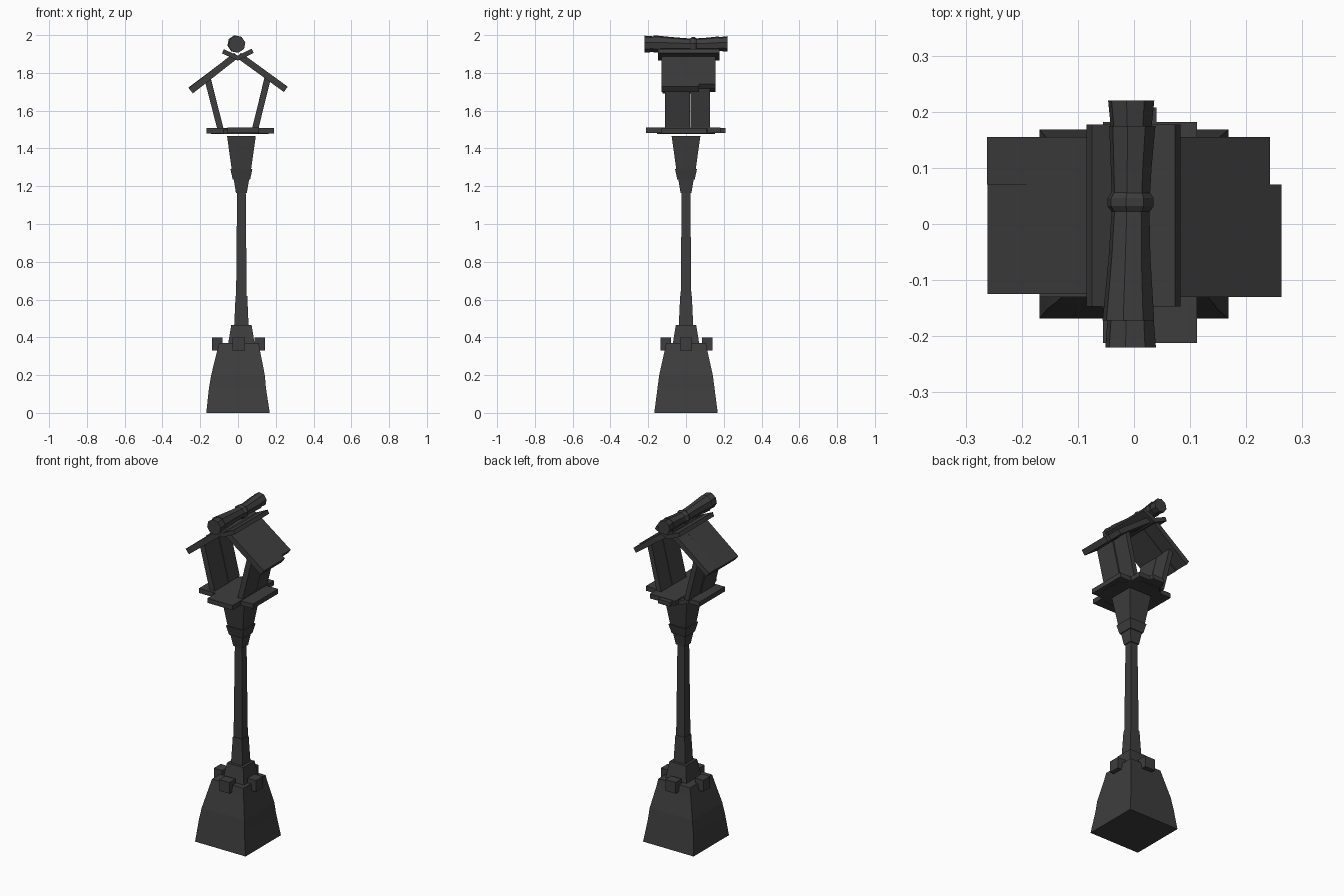
import bpy, bmesh, math
from mathutils import Vector

cube = bpy.data.objects.get("Cube")
if cube:
    bpy.data.objects.remove(cube, do_unlink=True)

iron = bpy.data.materials.new("dark_iron")
iron.use_nodes = True
colour = (0.047, 0.047, 0.047, 1)
iron.diffuse_color = colour
bsdf = next(n for n in iron.node_tree.nodes if n.type == 'BSDF_PRINCIPLED')
bsdf.inputs["Base Color"].default_value = colour
bsdf.inputs["Roughness"].default_value = 0.8


def loft(name, rings):
    """Skin a list of equal-length point rings and cap both ends."""
    bm = bmesh.new()
    loops = [[bm.verts.new(p) for p in ring] for ring in rings]
    n = len(loops[0])
    for a, b in zip(loops, loops[1:]):
        for i in range(n):
            j = (i + 1) % n
            bm.faces.new((a[i], a[j], b[j], b[i]))
    bm.faces.new(loops[0][::-1])
    bm.faces.new(loops[-1])
    bmesh.ops.recalc_face_normals(bm, faces=bm.faces)
    mesh = bpy.data.meshes.new(name)
    bm.to_mesh(mesh)
    bm.free()
    mesh.materials.append(iron)
    obj = bpy.data.objects.new(name, mesh)
    bpy.context.collection.objects.link(obj)
    return obj


def square(z, r, cx=0.0):
    return [(cx + sx * r, sy * r, z) for sx, sy in ((-1, -1), (1, -1), (1, 1), (-1, 1))]


def column(name, cx, *sections):
    """Square column from (height, half width) sections."""
    return loft(name, [square(z, r, cx) for z, r in sections])


def box(name, x0, x1, y0, y1, z0, z1):
    return loft(name, [[(x0, y0, z), (x1, y0, z), (x1, y1, z), (x0, y1, z)] for z in (z0, z1)])


def board(name, p, q, y0, y1, thick):
    """Sloping board whose centre line runs from p to q in the xz plane."""
    p, q = Vector(p), Vector(q)
    d = (q - p).normalized()
    n = Vector((-d.y, d.x)) * thick / 2
    outline = (p - n, q - n, q + n, p + n)
    return loft(name, [[(v.x, y, v.y) for v in outline] for y in (y0, y1)])


# Stone-like foot and its four clamp blocks
loft("base", [square(0, .168), square(.13, .151, -.003), square(.2, .142),
              square(.33, .113, .003), square(.37, .105, .005)])
for name, x, y in (("right_block", -.11, 0), ("left_block", .115, 0),
                   ("front_block", 0, -.107), ("back_block", 0, .113)):
    box(name, x - .028 if x else -.03, x + .028 if x else .038,
        y - .028 if y else -.033, y + .028 if y else .033, .33, .398)

# Post and stepped capital
AXIS = .018
column("post_foot", AXIS, (.36, .071), (.465, .054))
column("lower_post", AXIS, (.465, .038), (.62, .031))
column("upper_post", AXIS, (.62, .028), (1.165, .023))
column("capital_neck", AXIS, (1.165, .029), (1.245, .042))
column("capital_collar", AXIS, (1.235, .046), (1.29, .058))
column("capital_top", AXIS, (1.28, .05), (1.465, .076))

# Lantern floor: crossed planks over an eight-sided tray
box("floor_plank_long", -.055, .112, -.212, .182, 1.482, 1.51)
box("floor_plank_back", -.04, .04, .17, .208, 1.482, 1.508)
box("floor_plank_wide", -.168, .19, -.13, .11, 1.48, 1.508)
tray = [Vector((AXIS - .008 + .165 * math.cos(a), .165 * math.sin(a)))
        for a in (math.pi * (i + .5) / 4 for i in range(8))]
loft("floor_tray", [[(v.x, v.y, z) for v in tray] for z in (1.477, 1.504)])

# Leaning side walls, two boards each
for name, top, foot in (("right_wall", -.163, -.092), ("left_wall", .158, .09)):
    board(name + "_front", (foot, 1.5), (top, 1.775), -.112, .02, .033)
    board(name + "_back", (foot, 1.505), (top * .98, 1.775), .024, .128, .029)

# Roof, two boards on each slope
board("right_roof_front", (-.25, 1.705), (-.01, 1.893), -.125, .07, .035)
board("right_roof_back", (-.253, 1.71), (-.01, 1.893), .07, .155, .031)
board("left_roof_front", (.253, 1.713), (.005, 1.893), -.13, .07, .035)
board("left_roof_back", (.233, 1.728), (.005, 1.893), .07, .155, .031)

# Crossed ridge boards holding the ridge roll
board("ridge_board_right", (-.08, 1.914), (.005, 1.876), -.147, .177, .024)
board("ridge_board_left", (.078, 1.917), (-.005, 1.876), -.147, .177, .024)


def roll_ring(y, r, cx, cz):
    return [(cx + r * math.cos(a), y, cz + r * math.sin(a))
            for a in (math.tau * (i + .25) / 8 for i in range(8))]


# Faceted ridge roll with a pinched waist, end collars and a middle band
loft("ridge_roll", [roll_ring(*s) for s in (
    (-.172, .047, -.01, 1.953), (-.06, .038, -.008, 1.951), (.03, .034, -.006, 1.948),
    (.1, .037, -.005, 1.949), (.175, .042, -.003, 1.952))])
loft("front_collar", [roll_ring(-.22, .046, -.006, 1.952), roll_ring(-.17, .042, -.006, 1.952)])
loft("back_collar", [roll_ring(.172, .037, -.005, 1.953), roll_ring(.22, .042, -.005, 1.953)])
loft("middle_band", [roll_ring(y, r, -.006, 1.948)
                     for y, r in ((.022, .035), (.032, .042), (.046, .042), (.056, .035))])
